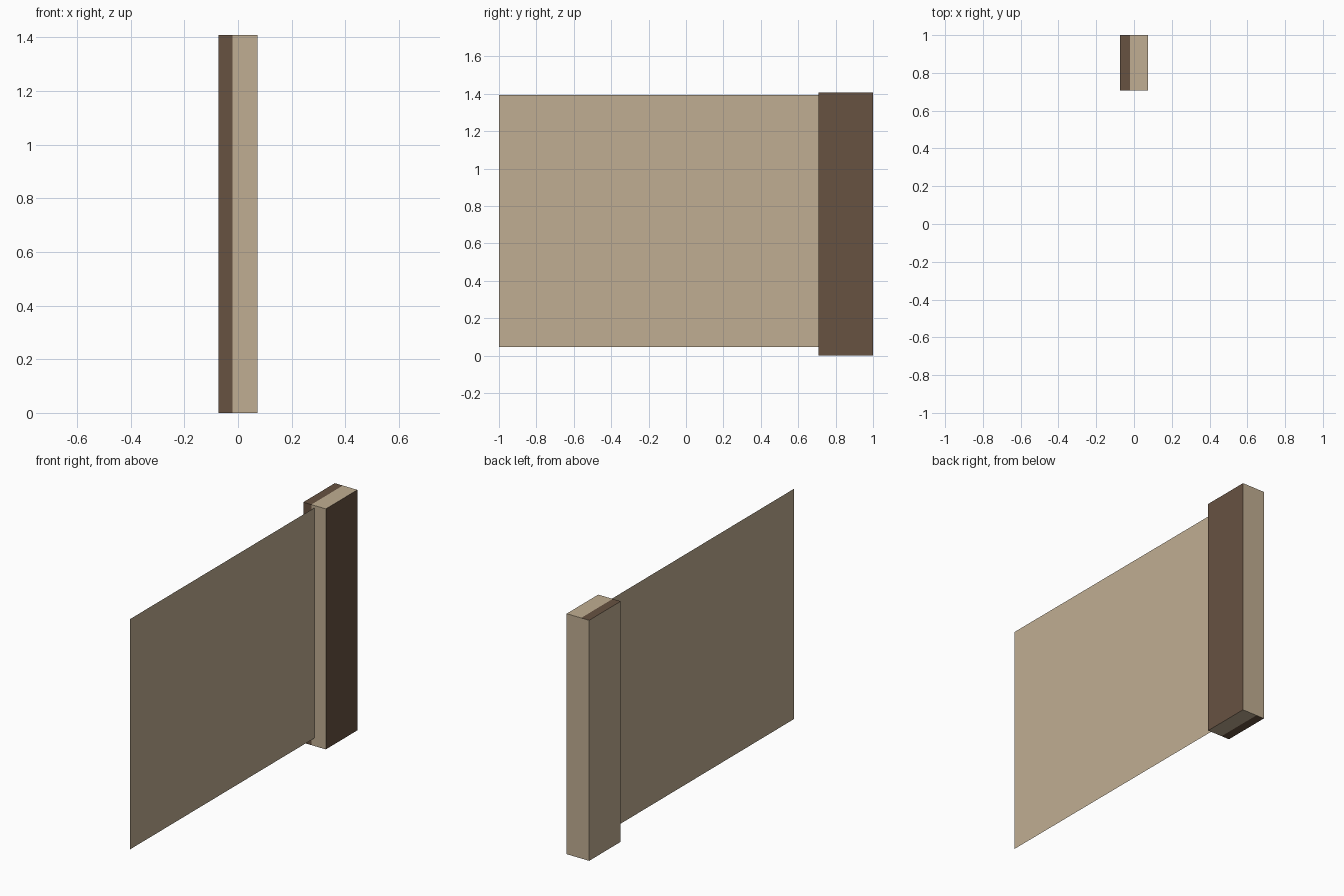
import bpy, bmesh
from mathutils import Vector

if "Cube" in bpy.data.objects:
    bpy.data.objects.remove(bpy.data.objects["Cube"])


def material(name, color):
    m = bpy.data.materials.new(name)
    m.diffuse_color = (*color, 1)
    m.use_nodes = True
    m.node_tree.nodes["Principled BSDF"].inputs["Base Color"].default_value = m.diffuse_color
    return m


tan = material("tan", (0.527, 0.423, 0.287))
brown = material("dark brown", (0.136, 0.084, 0.053))


def add_object(name, bm, mats):
    me = bpy.data.meshes.new(name)
    bm.to_mesh(me)
    bm.free()
    for m in mats:
        me.materials.append(m)
    ob = bpy.data.objects.new(name, me)
    bpy.context.collection.objects.link(ob)
    return ob


# Post: tall box, cut lengthwise so its end faces carry a brown strip
HALF_X, Y0, Y1, TOP, SPLIT = 0.073, 0.708, 1.0, 1.408, -0.021
bm = bmesh.new()
bmesh.ops.create_cube(bm, size=1)
bmesh.ops.scale(bm, vec=(2 * HALF_X, Y1 - Y0, TOP), verts=bm.verts)
bmesh.ops.translate(bm, vec=(0, (Y0 + Y1) / 2, TOP / 2), verts=bm.verts)
bmesh.ops.bisect_plane(bm, geom=bm.verts[:] + bm.edges[:] + bm.faces[:],
                       plane_co=(SPLIT, 0, 0), plane_no=(1, 0, 0))
bm.normal_update()
for f in bm.faces:
    n, c = f.normal, f.calc_center_median()
    right_side = n.x > 0.5
    strip = abs(n.x) < 0.5 and n.y < 0.5 and c.x < SPLIT
    f.material_index = 1 if right_side or strip else 0
add_object("post", bm, [tan, brown])

# Panel: thin flat sheet running forward from the middle of the post
bm = bmesh.new()
Z0, Z1 = 0.047, 1.395
corners = [(-1, Z0), (Y0 + 0.01, Z0), (Y0 + 0.01, Z1), (-1, Z1)]
bm.faces.new([bm.verts.new(Vector((0, y, z))) for y, z in corners])
add_object("panel", bm, [tan])
